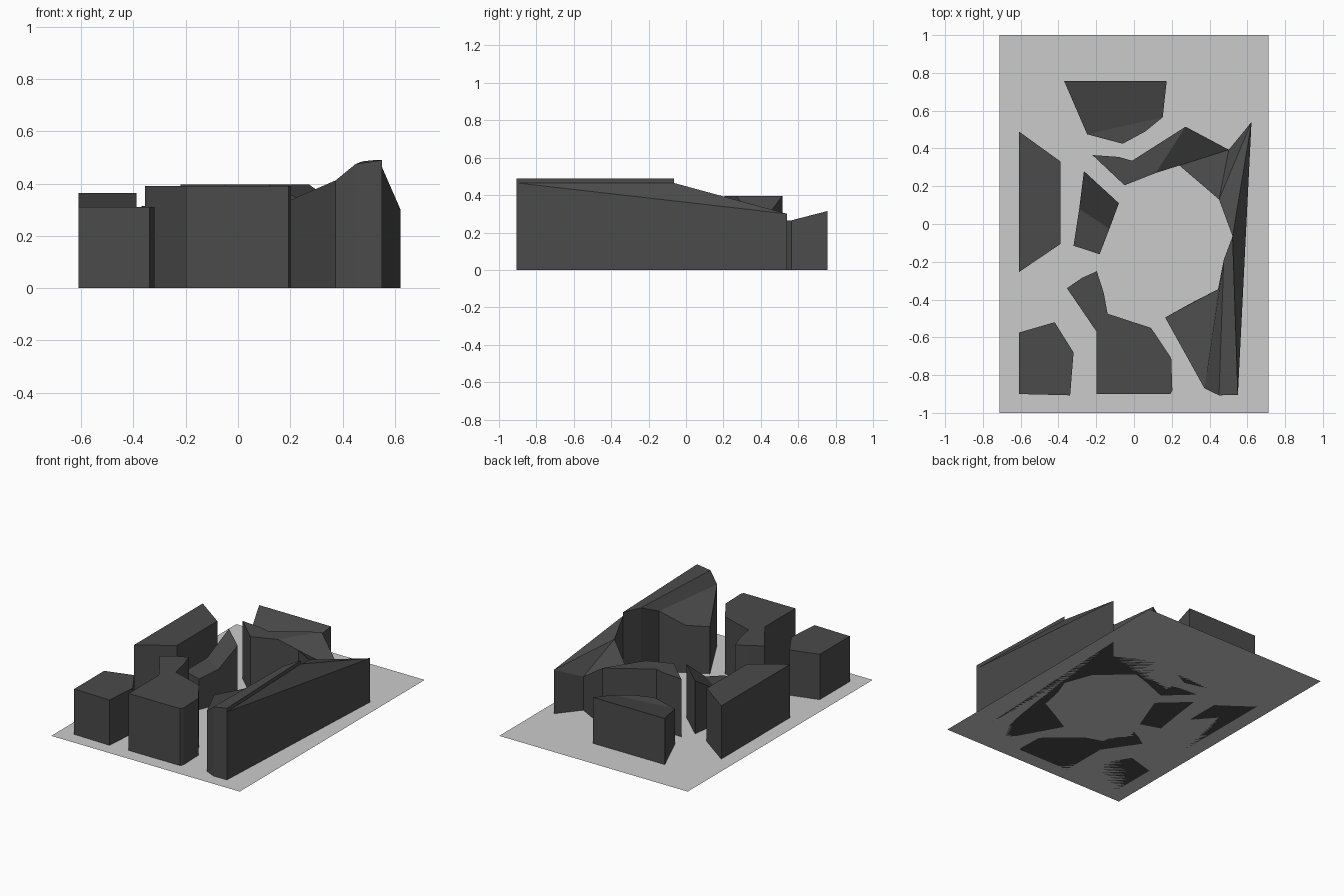
import bpy, bmesh

if "Cube" in bpy.data.objects:
    bpy.data.objects.remove(bpy.data.objects["Cube"])

dark = bpy.data.materials.new("dark_grey")
dark.diffuse_color = (.07, .07, .07, 1)
dark.use_nodes = True
dark.node_tree.nodes["Principled BSDF"].inputs["Base Color"].default_value = dark.diffuse_color


def finish(name, bm, material=None):
    bmesh.ops.recalc_face_normals(bm, faces=bm.faces[:])
    me = bpy.data.meshes.new(name)
    bm.to_mesh(me)
    bm.free()
    if material:
        me.materials.append(material)
    ob = bpy.data.objects.new(name, me)
    bpy.context.collection.objects.link(ob)
    return ob


def building(name, eaves, roof=None):
    """Walls from the ground up to each (x, y, z) eave point, roof faces by index."""
    bm = bmesh.new()
    tops = [bm.verts.new(p) for p in eaves]
    feet = {}
    for x, y, z in eaves:
        if (x, y) not in feet:
            feet[x, y] = bm.verts.new((x, y, 0))
    bm.faces.new(list(feet.values()))
    for i in range(len(eaves)):
        j = (i + 1) % len(eaves)
        a, b = feet[eaves[i][:2]], feet[eaves[j][:2]]
        if a is not b:
            bm.faces.new([a, b, tops[j], tops[i]])
    for face in roof or [range(len(eaves))]:
        bm.faces.new([tops[k] for k in face])
    return finish(name, bm, dark)


def flat_building(name, outline, height):
    return building(name, [(x, y, height) for x, y in outline])


# ground sheet
bm = bmesh.new()
bm.faces.new([bm.verts.new((x, y, 0)) for x, y in
              ((-.713, -1), (.713, -1), (.713, 1), (-.713, 1))])
finish("ground_sheet", bm)

# flat-roofed blocks
flat_building("west_block", [(-.61, .49), (-.61, -.255), (-.388, -.105), (-.388, .33)], .364)
flat_building("southwest_block", [(-.61, -.575), (-.42, -.52), (-.32, -.68),
                                  (-.338, -.907), (-.61, -.9)], .31)
flat_building("south_block", [(-.198, -.9), (.193, -.9), (.203, -.88), (.197, -.71), (.09, -.55),
                              (-.14, -.475), (-.16, -.365), (-.197, -.25), (-.275, -.285),
                              (-.355, -.34), (-.198, -.57)], .39)

# small block with a steep north roof and a shallow south roof
building("inner_block",
         [(-.265, .28, .363), (-.08, .11, .363), (-.13, -.025, .24),
          (-.182, -.16, .21), (-.32, -.115, .21), (-.29, .08, .235)],
         [(0, 1, 2, 5), (5, 2, 3, 4)])

# north block, roof tilting down to a fold
building("north_block",
         [(-.37, .757, .315), (.173, .757, .315), (.152, .565, .265),
          (.06, .49, .26), (-.06, .425, .25), (-.248, .475, .242)],
         [(0, 1, 2, 5), (5, 2, 3, 4)])

# long folded building curling around the court
building("court_building",
         [(-.22, .365, .396), (-.08, .355, .396), (-.01, .335, .396), (.273, .515, .396),
          (.502, .393, .23), (.622, .54, .3), (.55, -.905, .465), (.55, -.905, .49),
          (.45, -.907, .475), (.373, -.87, .412), (.165, -.495, .322), (.3, -.42, .325),
          (.445, -.345, .412), (.475, -.19, .485), (.522, -.065, .49), (.522, -.065, .465),
          (.45, .13, .4), (.24, .31, .34), (.115, .27, .396), (-.05, .205, .396)],
         [(0, 1, 2, 3, 18, 19), (18, 3, 4, 17), (17, 4, 16), (16, 4, 5), (16, 5, 15),
          (15, 5, 6), (15, 6, 7, 14), (14, 7, 8, 13), (13, 8, 9, 12), (12, 9, 10, 11)])
